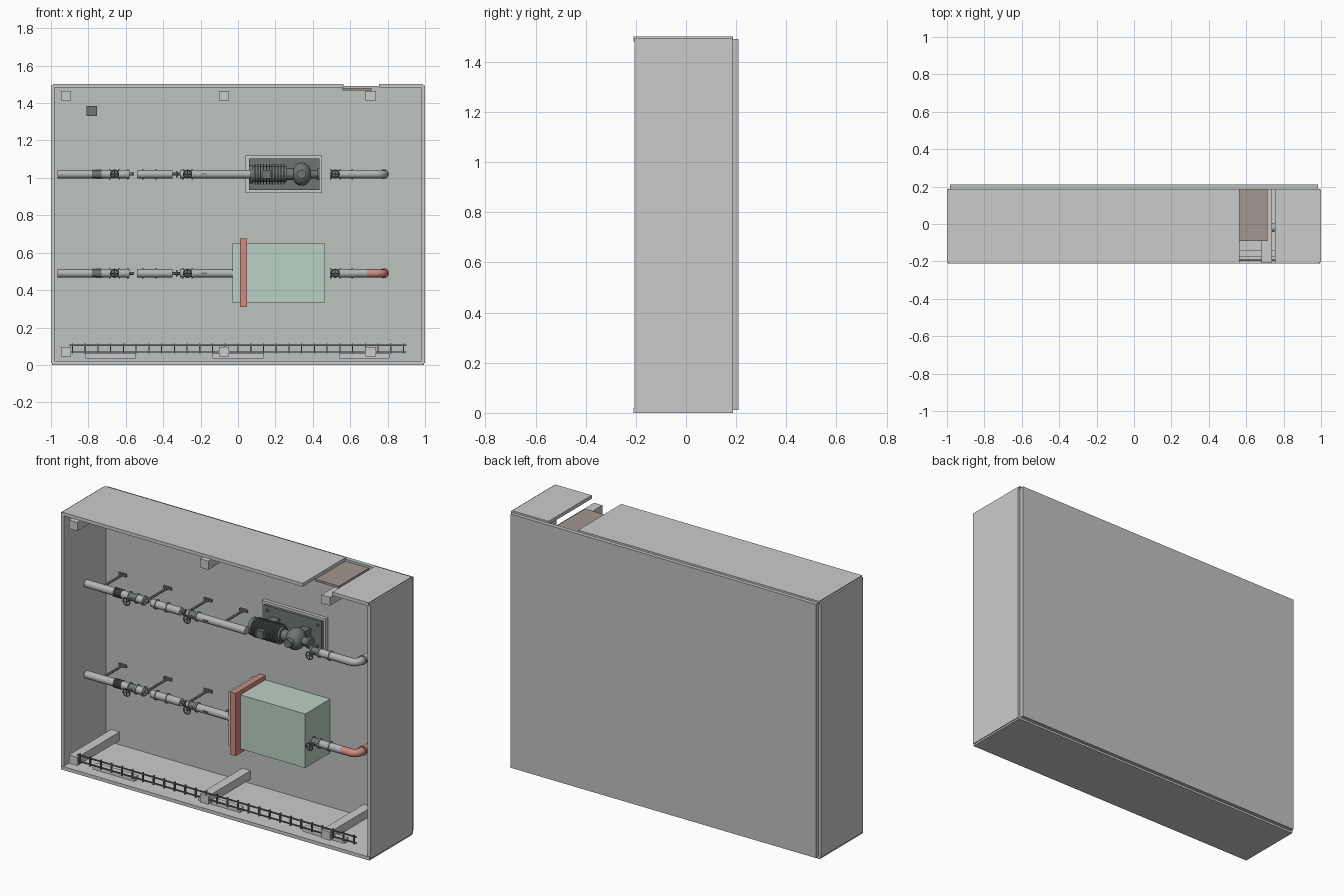
import bpy, math
from mathutils import Vector

if "Cube" in bpy.data.objects:
    bpy.data.objects.remove(bpy.data.objects["Cube"])


def mat(name, c):
    m = bpy.data.materials.new(name)
    m.diffuse_color = (*c, 1)
    m.use_nodes = True
    m.node_tree.nodes["Principled BSDF"].inputs["Base Color"].default_value = m.diffuse_color
    return m


WALL = mat("wall_grey", (0.52, 0.55, 0.53))
DARK = mat("dark_grey", (0.16, 0.18, 0.175))
STEEL = mat("steel_grey", (0.45, 0.46, 0.46))
RED = mat("red", (0.62, 0.26, 0.23))
GREEN = mat("pale_green", (0.50, 0.64, 0.55))
BROWN = mat("brown", (0.36, 0.31, 0.28))


def finish(o, name, m):
    o.name = name
    if m:
        o.data.materials.append(m)
    return o


def box(name, x, y, z, m=None):
    """Box from (min, max) pairs."""
    bpy.ops.mesh.primitive_cube_add(size=1, location=[sum(p) / 2 for p in (x, y, z)])
    o = bpy.context.object
    o.scale = [p[1] - p[0] for p in (x, y, z)]
    return finish(o, name, m)


def rod(name, a, b, r, m=STEEL, n=24):
    """Cylinder between two points."""
    a, b = Vector(a), Vector(b)
    d = b - a
    bpy.ops.mesh.primitive_cylinder_add(vertices=n, radius=r, depth=d.length, location=(a + b) / 2)
    o = bpy.context.object
    o.rotation_euler = d.to_track_quat('Z', 'Y').to_euler()
    bpy.ops.object.shade_smooth_by_angle()
    return finish(o, name, m)


def ball(name, p, s, m):
    bpy.ops.mesh.primitive_uv_sphere_add(segments=32, ring_count=16, radius=1, location=p)
    o = bpy.context.object
    o.scale = s
    bpy.ops.object.shade_smooth()
    return finish(o, name, m)


# Enclosure shell, open at the front
box("back_wall", (-0.985, 0.985), (0.185, 0.21), (0.012, 1.492), WALL)
for s in (-1, 1):
    box("side_wall", tuple(sorted((s * 0.98, s * 1.0))), (-0.205, 0.185), (0.01, 1.495))
box("floor", (-0.995, 0.995), (-0.21, 0.188), (0, 0.02))
box("roof_left", (-0.99, 0.565), (-0.21, 0.188), (1.482, 1.502))
box("roof_right", (0.755, 0.99), (-0.21, 0.188), (1.482, 1.502))
box("roof_hatch", (0.56, 0.715), (-0.09, 0.188), (1.467, 1.48), BROWN)

# Cross beams under the roof and on the floor
for x in (-0.92, -0.075, 0.71):
    for z in (0.07, 1.44):
        box("cross_beam", (x - 0.027, x + 0.027), (-0.205, 0.185), (z - 0.025, z + 0.025))

# Floor channels and cable ladder
for x in (-0.68, 0.0, 0.675):
    box("floor_channel", (x - 0.135, x + 0.135), (-0.175, -0.14), (0.035, 0.06))
for z in (0.07, 0.105):
    box("ladder_rail", (-0.9, 0.9), (-0.198, -0.19), (z - 0.003, z + 0.003), DARK)
for i in range(27):
    x = -0.885 + i * 1.77 / 26
    box("ladder_rung", (x - 0.003, x + 0.003), (-0.2, -0.188), (0.06, 0.115), DARK)

# Small wall control
box("wall_control", (-0.81, -0.755), (0.165, 0.186), (1.33, 1.385), DARK)

PY = -0.02  # pipe centreline depth


def pipe(name, x0, x1, z, r=0.022, m=STEEL):
    rod(name, (x0, PY, z), (x1, PY, z), r, m)


def flanges(xs, z):
    for x in xs:
        pipe("flange", x - 0.004, x + 0.004, z, 0.028, STEEL)


def valve(x, z):
    pipe("valve_body", x - 0.025, x + 0.025, z, 0.021, DARK)
    flanges((x - 0.025, x + 0.025), z)
    rod("valve_stem", (x, PY, z), (x, -0.085, z), 0.006, DARK, 12)
    bpy.ops.mesh.primitive_torus_add(location=(x, -0.085, z), rotation=(math.pi / 2, 0, 0),
                                     major_radius=0.021, minor_radius=0.0035,
                                     major_segments=24, minor_segments=8)
    bpy.ops.object.shade_smooth()
    finish(bpy.context.object, "handwheel", DARK)
    for d in ((0.02, 0), (0, 0.02)):
        rod("handwheel_spoke", (x - d[0], -0.085, z - d[1]), (x + d[0], -0.085, z + d[1]), 0.0025, DARK, 8)


def pipe_row(z, x_end, end_mat):
    # Inlet pipe, bellows, valve
    pipe("inlet_pipe", -0.965, -0.78, z)
    pipe("bellows_core", -0.78, -0.73, z, 0.02, DARK)
    for i in range(5):
        x = -0.776 + i * 0.0105
        pipe("bellows_ring", x - 0.003, x + 0.003, z, 0.026, DARK)
    pipe("pipe", -0.73, -0.68, z)
    valve(-0.66, z)
    pipe("pipe", -0.635, -0.58, z)
    flanges((-0.59,), z)
    # Strainer section between small joints
    pipe("joint", -0.58, -0.562, z, 0.008, DARK)
    pipe("strainer", -0.54, -0.35, z)
    flanges((-0.51, -0.44), z)
    pipe("joint", -0.35, -0.31, z, 0.006, DARK)
    pipe("joint_collar", -0.332, -0.324, z, 0.018, DARK)
    pipe("pipe", -0.31, -0.29, z)
    valve(-0.27, z)
    pipe("feed_pipe", -0.245, x_end, z)
    box("pipe_tag", (-0.195, -0.165), (-0.046, -0.04), (z - 0.003, z + 0.003), DARK)
    # Outlet valve, pipe and elbow to the back wall
    valve(0.52, z)
    pipe("outlet_pipe", 0.545, 0.69, z)
    flanges((0.61,), z)
    cu = bpy.data.curves.new("outlet_elbow", 'CURVE')
    cu.dimensions = '3D'
    cu.bevel_depth = 0.022
    cu.bevel_resolution = 4
    pts = [(0.69, PY, z)]
    for i in range(9):
        a = i * math.pi / 16
        pts.append((0.74 + 0.04 * math.sin(a), PY + 0.04 - 0.04 * math.cos(a), z))
    pts.append((0.78, 0.186, z))
    sp = cu.splines.new('POLY')
    sp.points.add(len(pts) - 1)
    for p, c in zip(sp.points, pts):
        p.co = (*c, 1)
    o = bpy.data.objects.new("outlet_elbow", cu)
    bpy.context.collection.objects.link(o)
    cu.materials.append(end_mat)
    rod("elbow_flange", (0.78, 0.03, z), (0.78, 0.038, z), 0.027, end_mat)
    # Wall brackets
    for x in (-0.87, -0.58, -0.32, -0.09):
        rod("bracket_arm", (x, PY, z), (x, 0.185, z), 0.007, DARK, 12)
        box("bracket_foot", (x - 0.025, x + 0.025), (0.175, 0.186), (z - 0.008, z + 0.008), DARK)


pipe_row(1.02, 0.07, STEEL)
pipe_row(0.49, -0.02, RED)

# Pump on its mounting plate
PZ, MY = 1.02, 0.05
box("pump_plate", (0.04, 0.45), (0.165, 0.186), (0.92, 1.12))
box("pump_base", (0.06, 0.435), (0.15, 0.166), (0.935, 1.105), DARK)
for x in (0.085, 0.41):
    for z in (0.96, 1.08):
        rod("plate_bolt", (x, 0.155, z), (x, 0.142, z), 0.008, DARK, 6)
rod("motor_body", (0.07, MY, PZ), (0.26, MY, PZ), 0.043, DARK)
rod("motor_cowl", (0.06, MY, PZ), (0.08, MY, PZ), 0.05, DARK)
for i in range(11):
    x = 0.09 + i * 0.0155
    rod("motor_fin", (x - 0.003, MY, PZ), (x + 0.003, MY, PZ), 0.055, DARK)
box("motor_terminal_box", (0.13, 0.175), (-0.02, MY), (0.998, 1.042), DARK)
rod("pump_coupling", (0.26, MY, PZ), (0.3, MY, PZ), 0.032, DARK)
ball("pump_volute", (0.34, MY, PZ), (0.052, 0.06, 0.062), DARK)
rod("pump_inlet", (0.34, MY, PZ), (0.34, -0.03, PZ), 0.024, DARK)
rod("pump_outlet", (0.37, MY, PZ), (0.435, MY, PZ), 0.022, DARK)
rod("pump_outlet_flange", (0.425, MY, PZ), (0.437, MY, PZ), 0.032, DARK)
for x in (0.14, 0.34):
    box("pump_foot", (x - 0.025, x + 0.025), (MY, 0.152), (PZ - 0.03, PZ + 0.03), DARK)

# Service cabinet with red collar
box("service_cabinet", (-0.03, 0.465), (-0.045, 0.186), (0.335, 0.65), GREEN)
box("cabinet_collar", (0.01, 0.047), (-0.09, 0.186), (0.31, 0.675), RED)
